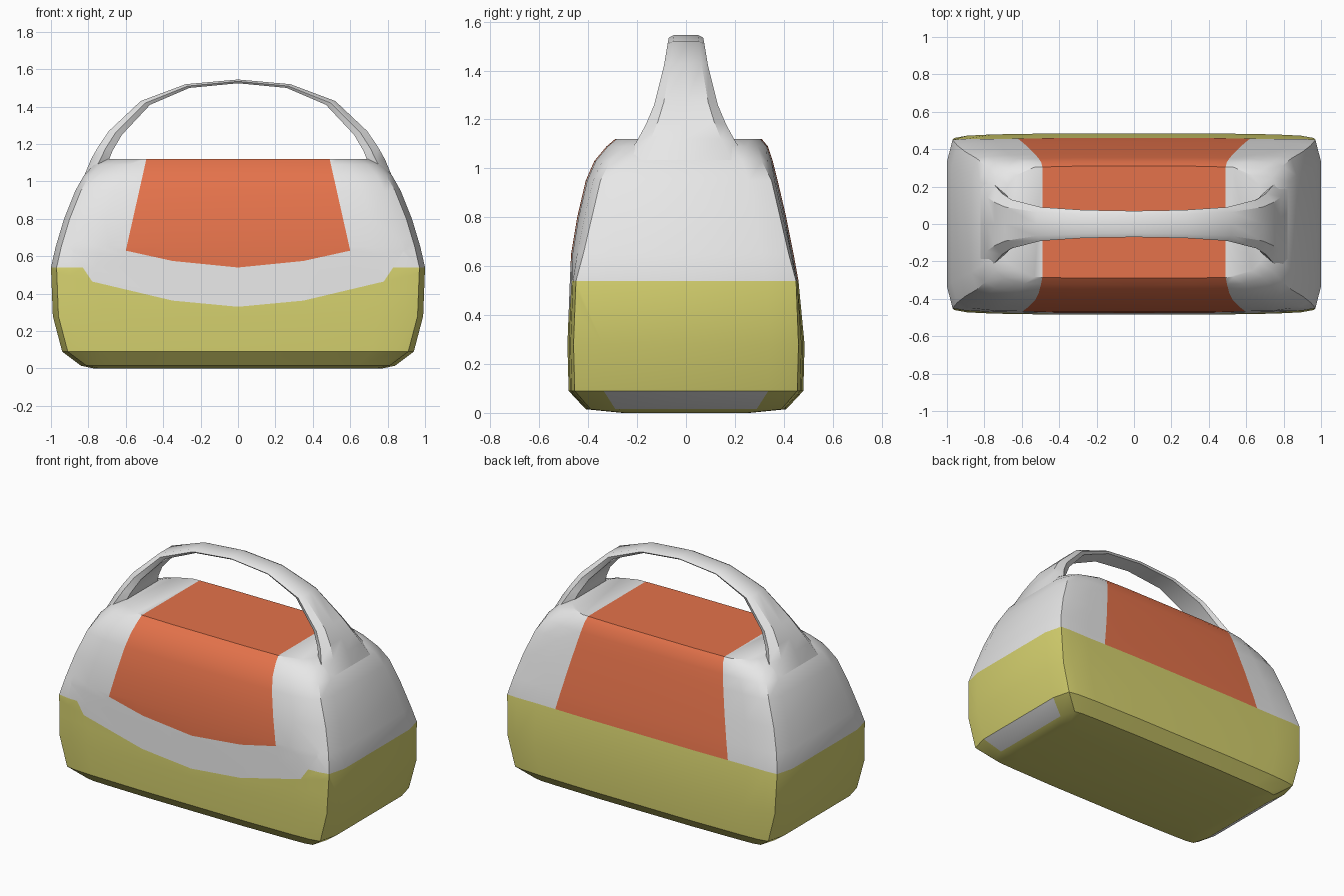
import bpy, bmesh, math
from mathutils import Vector

cube = bpy.data.objects.get("Cube")
if cube:
    bpy.data.objects.remove(cube)


def material(name, rgb):
    m = bpy.data.materials.new(name)
    m.use_nodes = True
    m.diffuse_color = (*rgb, 1)
    m.node_tree.nodes["Principled BSDF"].inputs["Base Color"].default_value = (*rgb, 1)
    return m


MATS = [material("off_white", (0.8, 0.8, 0.8)),
        material("yellow", (0.66, 0.63, 0.155)),
        material("orange", (0.78, 0.17, 0.07))]
WHITE, YELLOW, ORANGE = range(3)


def finish(name, bm):
    mesh = bpy.data.meshes.new(name)
    bm.to_mesh(mesh)
    bm.free()
    for m in MATS:
        mesh.materials.append(m)
    ob = bpy.data.objects.new(name, mesh)
    bpy.context.collection.objects.link(ob)
    bpy.ops.object.select_all(action='DESELECT')
    ob.select_set(True)
    bpy.context.view_layer.objects.active = ob
    bpy.ops.object.shade_smooth_by_angle(angle=math.radians(32))


def loft(rings):
    """Skin closed rings of points and cap both ends."""
    bm = bmesh.new()
    loops = [[bm.verts.new(p) for p in ring] for ring in rings]
    n = len(loops[0])
    for a, b in zip(loops, loops[1:]):
        for i in range(n):
            j = (i + 1) % n
            bm.faces.new((a[i], a[j], b[j], b[i]))
    bm.faces.new(loops[0])
    bm.faces.new(loops[-1])
    bmesh.ops.recalc_face_normals(bm, faces=bm.faces)
    return bm


# Bag body: height, half length, end panel half depth, front depth, back depth
LEVELS = [
    (0.0, 0.77, 0.25, 0.26, 0.26),
    (0.015, 0.84, 0.39, 0.41, 0.41),
    (0.09, 0.94, 0.455, 0.48, 0.48),
    (0.28, 0.99, 0.46, 0.485, 0.485),
    (0.54, 1.0, 0.45, 0.475, 0.46),
    (0.65, 0.975, 0.42, 0.47, 0.44),
    (0.80, 0.93, 0.385, 0.445, 0.41),
    (0.95, 0.87, 0.35, 0.41, 0.375),
    (1.03, 0.825, 0.31, 0.375, 0.355),
    (1.09, 0.77, 0.25, 0.325, 0.335),
    (1.12, 0.70, 0.21, 0.29, 0.31),
]


def quarter(x, e, f):
    return [(0, f), (0.4 * x, f), (0.76 * x, f - 0.006), (0.9 * x, (f + e) / 2),
            (x - 0.03, e), (x, 0.74 * e)]


def body_ring(z, x, e, front, back):
    side = [(a, -b) for a, b in quarter(x, e, front)] + quarter(x, e, back)[::-1]
    other = [(-a, b) for a, b in side[-2:0:-1]]
    return [(a, b, z) for a, b in side + other]


body = loft([body_ring(*level) for level in LEVELS])

# Colour borders on the front, given for the right half
BASE_LINE = [(0, 0.33), (0.35, 0.363), (0.78, 0.465), (0.83, 0.54), (2, 0.54)]
PANEL_LINE = [(0, 0.54), (0.35, 0.575), (0.6, 0.63), (2, 1.0)]


def height_on(line, x):
    for (x0, z0), (x1, z1) in zip(line, line[1:]):
        if x <= x1:
            return z0 + (z1 - z0) * (x - x0) / (x1 - x0)
    return line[-1][1]


def is_front(f):
    return f.normal.y < -0.5 and f.calc_center_median().y < -0.2


def cut(p, q, keep):
    """Split the chosen faces along the x-z line p-q, on both sides."""
    for s in (1, -1):
        faces = [f for f in body.faces
                 if keep(f) and f.calc_center_median().x * s > -0.1]
        geom = set(faces)
        for f in faces:
            geom.update(f.edges)
            geom.update(f.verts)
        normal = Vector((-(q[1] - p[1]) * s, 0, q[0] - p[0])).normalized()
        bmesh.ops.bisect_plane(body, geom=list(geom), dist=1e-5,
                               plane_co=(p[0] * s, 0, p[1]), plane_no=normal)
    body.normal_update()


# Split the central column first so borders stay crisp on the middle line
for line in (BASE_LINE[:4], PANEL_LINE[:3]):
    for p, q in zip(line, line[1:]):
        cut(p, q, lambda f: is_front(f) and 0.2 < f.calc_center_median().z < 0.72)
cut((0.49, 1.12), (0.6, 0.63),
    lambda f: f.calc_center_median().z > 0.5 and abs(f.normal.x) < 0.8)

# Colour by region
for f in body.faces:
    c = f.calc_center_median()
    x, front = abs(c.x), is_front(f)
    base_top = height_on(BASE_LINE, x) if front else 0.54
    panel_bottom = height_on(PANEL_LINE, x) if front else 0.54
    if c.z < base_top:
        end_bevel = 0.015 < c.z < 0.09 and abs(f.normal.x) > 0.4 and abs(c.y) < 0.3
        f.material_index = WHITE if end_bevel else YELLOW
    elif c.z > panel_bottom and x < 0.49 + (1.12 - c.z) * 0.2245:
        f.material_index = ORANGE
finish("bag_body", body)

# Arched handle: outer x, z, inner x, z, half width
ARCH = [
    (0.835, 1.0, 0.79, 0.98, 0.29),
    (0.785, 1.12, 0.70, 1.09, 0.205),
    (0.745, 1.19, 0.67, 1.165, 0.165),
    (0.69, 1.27, 0.62, 1.25, 0.13),
    (0.52, 1.43, 0.47, 1.41, 0.09),
    (0.28, 1.52, 0.26, 1.50, 0.075),
    (0.0, 1.545, 0.0, 1.525, 0.07),
]


def handle_ring(xo, zo, xi, zi, w):
    xm, zm = (xo + xi) / 2, (zo + zi) / 2
    return [(xo, -0.7 * w, zo), (xo, 0, zo), (xo, 0.7 * w, zo), (xm, w, zm),
            (xi, 0.85 * w, zi), (xi, -0.85 * w, zi), (xm, -w, zm)]


mirrored = [(-a, b, -c, d, w) for a, b, c, d, w in ARCH[-2::-1]]
finish("carry_handle", loft([handle_ring(*s) for s in ARCH + mirrored]))
